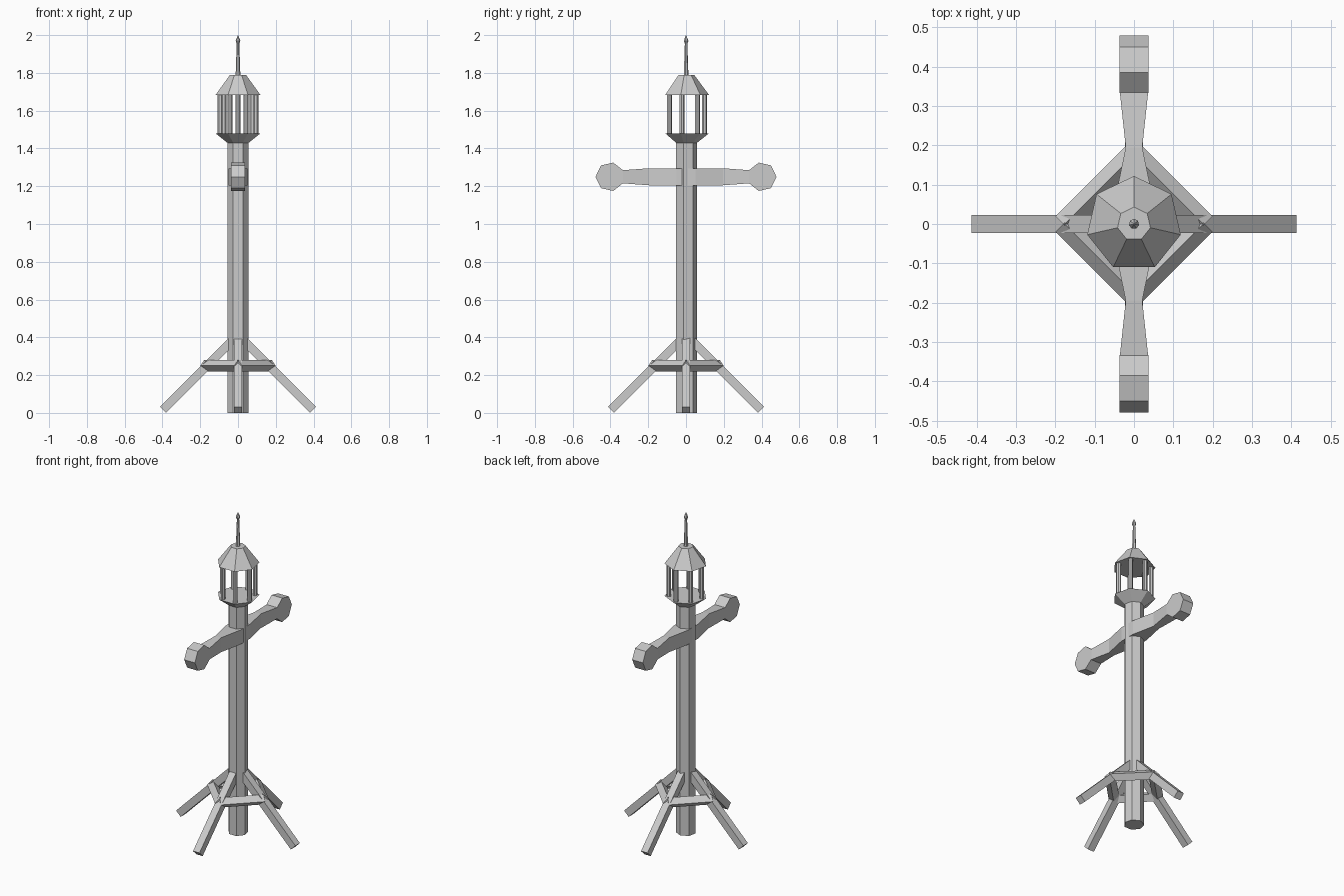
import bpy, bmesh, math
from mathutils import Vector, Matrix

if "Cube" in bpy.data.objects:
    bpy.data.objects.remove(bpy.data.objects["Cube"])

grey = bpy.data.materials.new("plain grey")
grey.diffuse_color = (0.6, 0.6, 0.6, 1)
grey.use_nodes = True
grey.node_tree.nodes["Principled BSDF"].inputs["Base Color"].default_value = grey.diffuse_color


def loft(name, sections):
    """Skin a row of equal-length point rings and cap both ends."""
    bm = bmesh.new()
    rings = [[bm.verts.new(p) for p in s] for s in sections]
    n = len(rings[0])
    for a, b in zip(rings, rings[1:]):
        for i in range(n):
            j = (i + 1) % n
            bm.faces.new((a[i], a[j], b[j], b[i]))
    bm.faces.new(rings[0])
    bm.faces.new(rings[-1])
    bmesh.ops.recalc_face_normals(bm, faces=bm.faces)
    mesh = bpy.data.meshes.new(name)
    bm.to_mesh(mesh)
    bm.free()
    mesh.materials.append(grey)
    ob = bpy.data.objects.new(name, mesh)
    bpy.context.collection.objects.link(ob)
    return ob


def polygon(r, z, sides=7, x=0, y=0):
    """Horizontal ring with its first corner towards +y."""
    return [Vector((x + r * math.sin(math.tau * i / sides),
                    y + r * math.cos(math.tau * i / sides), z)) for i in range(sides)]


def turned(name, profile, **kw):
    return loft(name, [polygon(r, z, **kw) for r, z in profile])


def square_bar(name, start, end, u, v, half):
    """Straight bar whose section is spanned by u and v."""
    corners = [(1, 1), (-1, 1), (-1, -1), (1, -1)]
    return loft(name, [[p + half * (a * u + b * v) for a, b in corners]
                       for p in (start, end)])


# Upright post
turned("post", [(0.058, 0), (0.058, 1.44)])

# Lantern: flared floor, seven pillars, roof and spire
turned("lantern_floor", [(0.058, 1.43), (0.122, 1.48)])
for k, p in enumerate(polygon(0.097, 0)):
    turned(f"lantern_pillar_{k + 1}", [(0.014, 1.475), (0.014, 1.69)], x=p.x, y=p.y)
turned("lantern_roof", [(0.122, 1.683), (0.043, 1.79)])
turned("spire", [(0.013, 1.785), (0.007, 1.955), (0.013, 1.97), (0.001, 2.0)])

# Crossbar: pinched on both sides of the post, widening to the knobs
stations = [(0.05, 0.051, 0.045), (0.195, 0.021, 0.045), (0.345, 0.037, 0.034)]
stations = [(-y, w, h) for y, w, h in reversed(stations)] + stations
loft("crossbar", [[Vector((sx * w, y, 1.25 + sz * h))
                   for sx, sz in ((1, 1), (-1, 1), (-1, -1), (1, -1))]
                  for y, w, h in stations])

# Seven-sided knobs, one corner pointing outward
for side, label in ((-1, "front"), (1, "back")):
    ring = polygon(0.077, 0)
    loft(f"{label}_knob", [[Vector((x, side * (0.402 + p.y), 1.25 + p.x)) for p in ring]
                           for x in (-0.037, 0.037)])

# Four sloping legs and the diamond-section braces between them
s = math.sqrt(0.5)
for k, label in enumerate(("right", "back", "left", "front")):
    turn = Matrix.Rotation(k * math.pi / 2, 4, 'Z')
    leg = square_bar(f"{label}_leg", Vector((0.397, 0, 0.0158)), Vector((0.031, 0, 0.3818)),
                     Vector((0, 1, 0)), Vector((s, 0, s)), 0.0223)
    mid, along = Vector((0.088, 0.088, 0.25)), Vector((s, -s, 0)) * 0.127
    out, up = Vector((s, s, 0)), Vector((0, 0, 1))
    brace = square_bar(f"{label}_brace", mid - along, mid + along,
                       (out + up) * s, (out - up) * s, 0.022)
    for ob in (leg, brace):
        ob.data.transform(turn)
